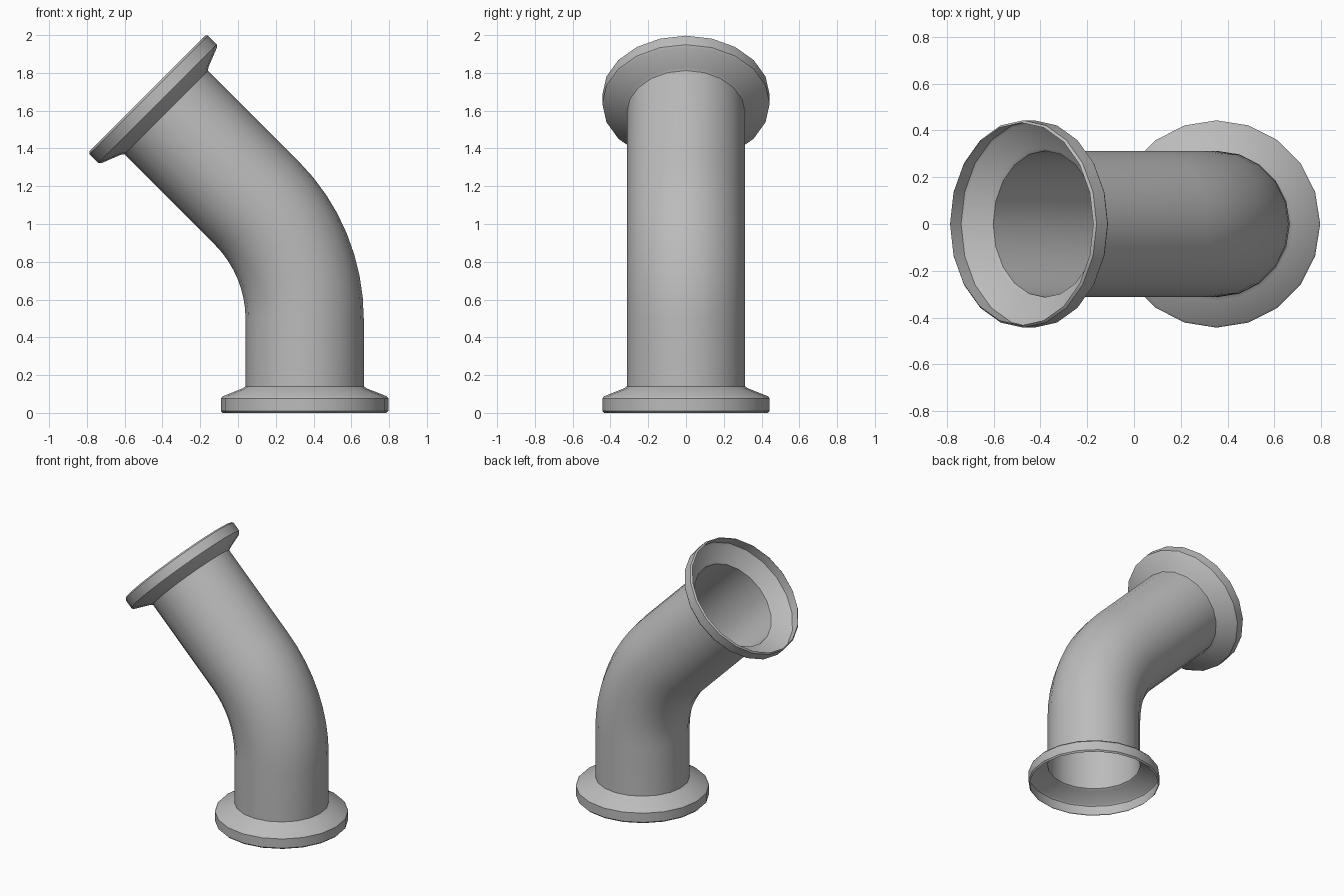
import bpy, bmesh, math
from mathutils import Vector, Matrix

cube = bpy.data.objects.get("Cube")
if cube:
    bpy.data.objects.remove(cube, do_unlink=True)

SIDES = 20
PIPE_R = 0.313
BEND_R = 0.87
BEND = math.radians(45)
BEND_STEPS = 8
BASE = Vector((0.353, 0, 0))
LOWER, UPPER = 0.497, 0.818      # straight lengths either side of the bend
# Flange profile: (radius, distance from the open end)
FLANGE = [(0.433, 0), (0.443, 0.01), (0.443, 0.077), (0.434, 0.088),
          (0.328, 0.13), (PIPE_R, 0.141)]

metal = bpy.data.materials.new("grey metal")
metal.use_nodes = True
colour = (0.5, 0.5, 0.5, 1)
metal.diffuse_color = colour
metal.node_tree.nodes["Principled BSDF"].inputs["Base Color"].default_value = colour
metal.node_tree.nodes["Principled BSDF"].inputs["Roughness"].default_value = 0.5


def frame_at(angle):
    """Frame of the centre line after turning by angle through the bend."""
    centre = BASE + Vector((-BEND_R, 0, LOWER))
    offset = Vector((math.cos(angle), 0, math.sin(angle))) * BEND_R
    return Matrix.Translation(centre + offset) @ Matrix.Rotation(-angle, 4, "Y")


def sweep(name, stations):
    """Skin an open tube through (frame, radius) stations."""
    bm = bmesh.new()
    rings = []
    for frame, radius in stations:
        ring = []
        for i in range(SIDES):
            a = math.tau * i / SIDES
            ring.append(bm.verts.new(frame @ Vector((radius * math.cos(a), radius * math.sin(a), 0))))
        rings.append(ring)
    for low, high in zip(rings, rings[1:]):
        for i in range(SIDES):
            j = (i + 1) % SIDES
            bm.faces.new((low[i], low[j], high[j], high[i]))
    mesh = bpy.data.meshes.new(name)
    bm.to_mesh(mesh)
    bm.free()
    mesh.materials.append(metal)
    obj = bpy.data.objects.new(name, mesh)
    bpy.context.collection.objects.link(obj)
    bpy.ops.object.select_all(action="DESELECT")
    obj.select_set(True)
    bpy.context.view_layer.objects.active = obj
    bpy.ops.object.shade_smooth_by_angle(angle=math.radians(35))
    return obj


def along(frame, distance):
    return frame @ Matrix.Translation((0, 0, distance))


start, end = frame_at(0), frame_at(BEND)
neck = FLANGE[-1][1]

# Bent pipe between the two flange necks
bend = [(frame_at(BEND * i / BEND_STEPS), PIPE_R) for i in range(BEND_STEPS + 1)]
sweep("bent_pipe", [(along(start, neck - LOWER), PIPE_R)] + bend
      + [(along(end, UPPER - neck), PIPE_R)])

# Flared open flanges at both ends
sweep("lower_flange", [(along(start, d - LOWER), r) for r, d in FLANGE])
sweep("upper_flange", [(along(end, UPPER - d), r) for r, d in reversed(FLANGE)])
